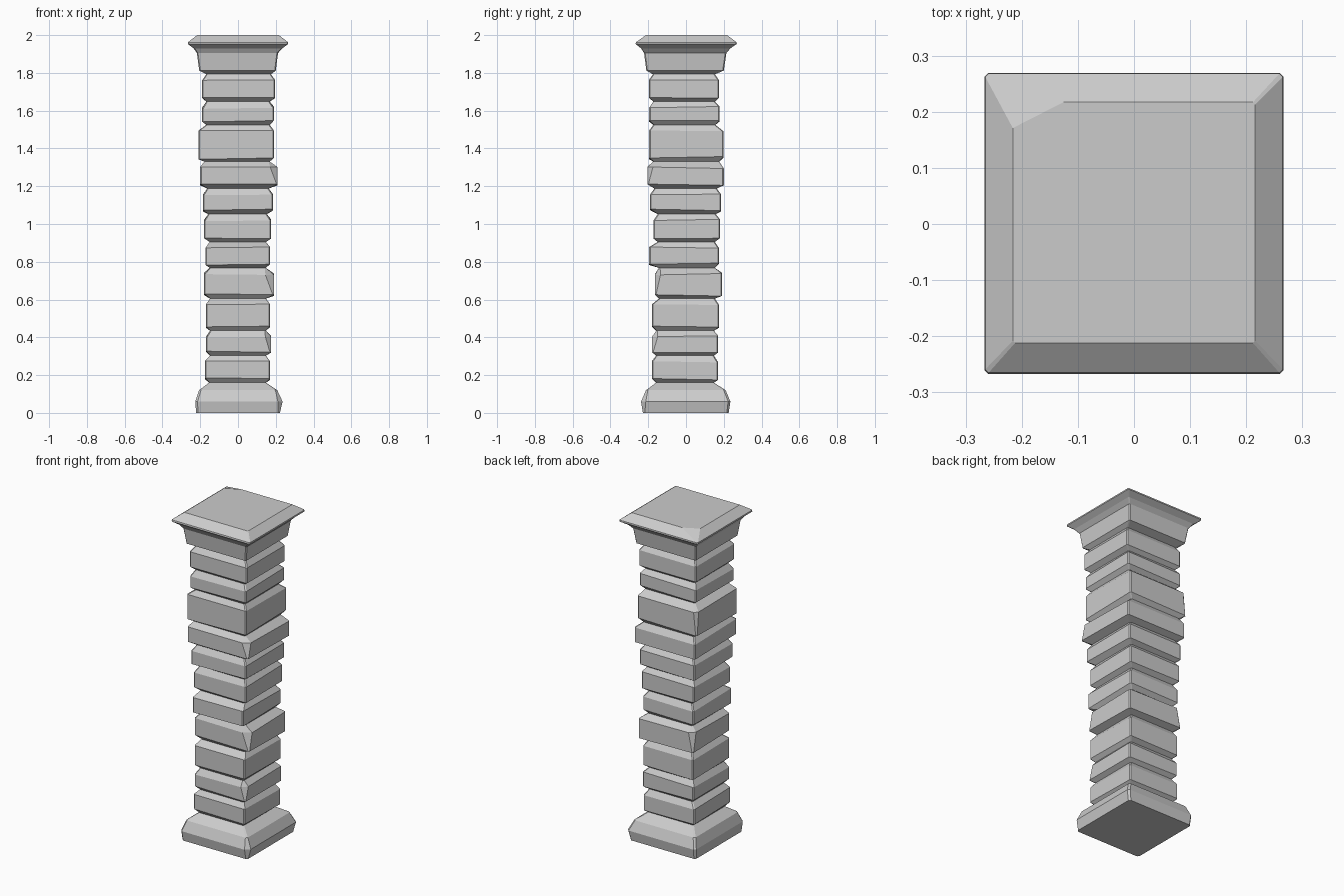
import bpy, bmesh, random

if "Cube" in bpy.data.objects:
    bpy.data.objects.remove(bpy.data.objects["Cube"])

random.seed(4)


def ring(z, x0, x1, y0, y1, cut=0.006, chip=None, tilt=(0, 0)):
    """Eight-point rectangle with clipped corners; chip = {corner: (cut_x, cut_y)}."""
    chip = chip or {}
    pts = []
    corners = [(x0, y0, 1, 1), (x1, y0, -1, 1), (x1, y1, -1, -1), (x0, y1, 1, -1)]
    for i, (x, y, sx, sy) in enumerate(corners):
        cx, cy = chip.get(i, (cut, cut))
        a, b = (x, y + sy * cy), (x + sx * cx, y)
        for p in ((a, b) if i % 2 == 0 else (b, a)):
            pts.append((p[0], p[1], z + tilt[0] * p[0] + tilt[1] * p[1]))
    return pts


def loft(name, rings, bottom=False, top=False):
    bm = bmesh.new()
    loops = [[bm.verts.new(p) for p in r] for r in rings]
    for lo, hi in zip(loops, loops[1:]):
        for i in range(8):
            j = (i + 1) % 8
            bm.faces.new((lo[i], lo[j], hi[j], hi[i]))
    if bottom:
        bm.faces.new(loops[0][::-1])
    if top:
        bm.faces.new(loops[-1])
    mesh = bpy.data.meshes.new(name)
    bm.to_mesh(mesh)
    bm.free()
    obj = bpy.data.objects.new(name, mesh)
    bpy.context.collection.objects.link(obj)
    return obj


# Joint heights and the x / y extents of each stone course, bottom to top
joints = [.16, .303, .435, .605, .768, .905, 1.052, 1.188, 1.33, 1.525, 1.648, 1.793]
courses = [(-.175, .17, -.18, .17), (-.17, .175, -.18, .17), (-.17, .17, -.18, .175),
           (-.18, .19, -.165, .19), (-.172, .17, -.195, .175), (-.18, .175, -.172, .18),
           (-.185, .185, -.19, .185), (-.2, .21, -.205, .2), (-.21, .19, -.195, .198),
           (-.19, .19, -.195, .178), (-.19, .197, -.197, .175)]
# Broken upper corners: course -> corner (0 front left, 1 front right, 2 back right, 3 back left)
chips = {1: {1: (.03, .03)}, 3: {1: (.045, .03), 3: (.03, .03)},
         7: {1: (.04, .03)}, 8: {3: (.02, .02)}}


def neck(i):
    near = courses[max(i - 1, 0):i + 1]
    lo_x, lo_y = (max(c[k] for c in near) + .022 for k in (0, 2))
    hi_x, hi_y = (min(c[k] for c in near) - .022 for k in (1, 3))
    return ring(joints[i], lo_x, hi_x, lo_y, hi_y)


# Shaft of stacked chamfered stones
shaft = []
for i, c in enumerate(courses):
    t1, t2 = [(random.uniform(-.02, .02), random.uniform(-.025, .025)) for _ in range(2)]
    shaft += [neck(i),
              ring(joints[i] + .02, *c, tilt=t1),
              ring(joints[i + 1] - .032, *c, chip=chips.get(i), tilt=t2)]
shaft.append(neck(len(courses)))
loft("shaft", shaft)

# Plinth
loft("base", [ring(0, -.222, .222, -.228, .226, .01),
              ring(.06, -.226, .236, -.238, .235, .012, {1: (.025, .025)}),
              ring(.12, -.206, .208, -.212, .21, .01),
              shaft[0]], bottom=True)

# Flared capital with a chipped back-left top corner
loft("capital", [shaft[-1],
                 ring(1.812, -.205, .2, -.21, .2),
                 ring(1.905, -.218, .212, -.222, .214),
                 ring(1.93, -.235, .235, -.238, .235),
                 ring(1.953, -.266, .266, -.267, .269),
                 ring(1.962, -.265, .265, -.265, .268),
                 ring(2.0, -.216, .216, -.212, .217, .004, {3: (.09, .046)})], top=True)
